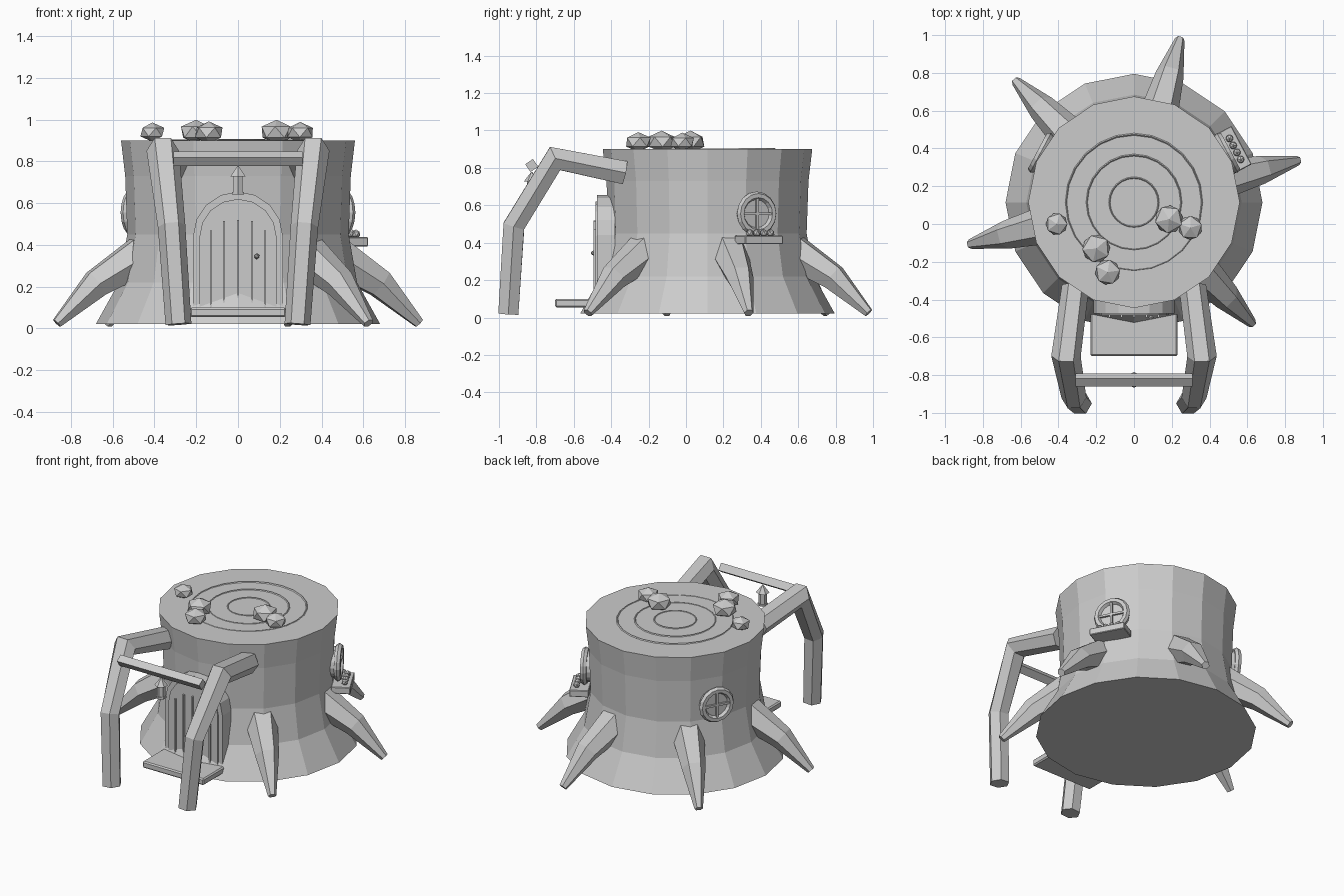
import bpy, bmesh
from math import pi, cos, sin, radians
from mathutils import Vector, Matrix

if "Cube" in bpy.data.objects:
    bpy.data.objects.remove(bpy.data.objects["Cube"])

C = Vector((0, 0.115, 0))  # stump axis


def make(name, bm, matrix=None):
    bmesh.ops.recalc_face_normals(bm, faces=bm.faces)
    me = bpy.data.meshes.new(name)
    bm.to_mesh(me)
    bm.free()
    ob = bpy.data.objects.new(name, me)
    bpy.context.collection.objects.link(ob)
    if matrix is not None:
        ob.matrix_world = matrix
    return ob


def loft(bm, rings):
    loops = [[bm.verts.new(p) for p in r] for r in rings]
    n = len(loops[0])
    for a, b in zip(loops, loops[1:]):
        for i in range(n):
            bm.faces.new((a[i], a[(i + 1) % n], b[(i + 1) % n], b[i]))
    bm.faces.new(loops[0])
    bm.faces.new(loops[-1])


def limb(name, pts, radii, side):
    """Six-sided tapered tube along a bent path."""
    pts = [Vector(p) for p in pts]
    rings = []
    for i, p in enumerate(pts):
        t = Vector()
        if i:
            t += (p - pts[i - 1]).normalized()
        if i < len(pts) - 1:
            t += (pts[i + 1] - p).normalized()
        t.normalize()
        s = (side - t * side.dot(t)).normalized()
        u = t.cross(s)
        rings.append([p + radii[i] * (s * cos(k * pi / 3) + u * sin(k * pi / 3)) for k in range(6)])
    bm = bmesh.new()
    loft(bm, rings)
    return make(name, bm)


def box(name, size, loc, matrix=Matrix(), rot=Matrix(), bevel=0):
    bm = bmesh.new()
    bmesh.ops.create_cube(bm, size=1, matrix=Matrix.Diagonal((*size, 1)))
    if bevel:
        bmesh.ops.bevel(bm, geom=bm.edges[:], offset=bevel, segments=1, affect='EDGES')
    return make(name, bm, matrix @ Matrix.Translation(loc) @ rot)


def ball(name, r, loc, matrix=Matrix(), zs=1, turn=0):
    bm = bmesh.new()
    bmesh.ops.create_icosphere(bm, subdivisions=1, radius=r)
    return make(name, bm, matrix @ Matrix.Translation(loc) @ Matrix.Rotation(turn, 4, 'Z')
                @ Matrix.Diagonal((1, 1, zs, 1)))


def cone(name, r1, r2, h, loc, matrix=Matrix(), rot=Matrix(), n=8):
    bm = bmesh.new()
    bmesh.ops.create_cone(bm, cap_ends=True, segments=n, radius1=r1, radius2=r2, depth=h)
    return make(name, bm, matrix @ Matrix.Translation(loc) @ rot)


def torus(name, R, r, matrix, n=16, m=6):
    bm = bmesh.new()
    v = [[bm.verts.new(((R + r * cos(b)) * cos(a), (R + r * cos(b)) * sin(a), r * sin(b)))
          for b in (2 * pi * j / m for j in range(m))] for a in (2 * pi * i / n for i in range(n))]
    for i in range(n):
        for j in range(m):
            k, l = (i + 1) % n, (j + 1) % m
            bm.faces.new((v[i][j], v[k][j], v[k][l], v[i][l]))
    return make(name, bm, matrix)


def arch(name, w, z0, zc, y0, y1, n=8):
    """Round-topped slab in the xz plane."""
    prof = [(-w, z0), (w, z0)] + [(w * cos(pi * i / n), zc + w * sin(pi * i / n)) for i in range(n + 1)]
    bm = bmesh.new()
    loft(bm, [[(x, y, z) for x, z in prof] for y in (y0, y1)])
    return make(name, bm)


# Flared stump body
bm = bmesh.new()
loft(bm, [[C + Vector((r * cos(i * pi / 8), r * sin(i * pi / 8), z)) for i in range(16)]
          for r, z in ((.68, .022), (.57, .22), (.53, .45), (.54, .73), (.56, .9))])
make("stump", bm)

# Growth rings on the cut top, tipped slightly so only part shows
for i, R in enumerate((.13, .25, .36)):
    torus(f"growth_ring_{i}", R, .006,
          Matrix.Translation((0, C.y, .898)) @ Matrix.Rotation(.006, 4, 'X'), n=24, m=4)

# Spreading roots
for i, a in enumerate((14.3, 74.3, 134.3, 194.3, 314.3)):
    d = Vector((cos(radians(a)), sin(radians(a)), 0))
    path = [C + d * r + Vector((0, 0, z)) for r, z in ((.46, .36), (.70, .215), (.895, .025))]
    limb(f"root_{i}", path, (.105, .075, .026), Vector((-d.y, d.x, 0)))

# Bent porch posts
for s, side in ((-1, "left"), (1, "right")):
    limb(f"porch_post_{side}",
         [(s * .31, -.33, .775), (s * .36, -.70, .85), (s * .318, -.92, .49), (s * .285, -.95, .02)],
         (.072, .078, .066, .062), Vector((1, 0, 0)))

# Crossbar and hanging lantern
box("crossbar", (.62, .05, .05), (0, -.825, .813), rot=Matrix.Rotation(radians(35), 4, 'X'))
cone("lantern_body", .026, .026, .08, (0, -.825, .69), n=6)
cone("lantern_roof", .042, .004, .05, (0, -.825, .752), n=6)
cone("lantern_base", .033, .033, .012, (0, -.825, .648), n=6)

# Door with frame, plank battens and knob
arch("door_frame", .215, .04, .44, -.475, -.38)
arch("door_panel", .185, .04, .435, -.483, -.40)
for i, (x, top) in enumerate(((-.13, .47), (-.067, .515), (0, .52), (.067, .515), (.13, .47))):
    box(f"door_batten_{i}", (.01, .05, top - .1), (x, -.47, (top + .1) / 2))
ball("door_knob", .014, (.09, -.495, .345))

# Doorstep
box("doorstep", (.46, .26, .045), (0, -.57, .077), bevel=.008)

# Round windows, local x pointing outward
for a, side in ((28, "right"), (152, "left")):
    M = Matrix.Translation(C) @ Matrix.Rotation(radians(a), 4, 'Z')
    F = Matrix.Rotation(pi / 2, 4, 'Y')
    torus(f"window_frame_{side}", .097, .022, M @ Matrix.Translation((.56, 0, .555)) @ F)
    cone(f"window_pane_{side}", .098, .098, .08, (.52, 0, .555), M, F, 16)
    box(f"window_bar_upright_{side}", (.02, .014, .19), (.563, 0, .555), M)
    box(f"window_bar_level_{side}", (.02, .19, .014), (.563, 0, .555), M)
    if side == "right":
        box("window_box", (.12, .23, .045), (.585, 0, .415), M, bevel=.004)
        for i in range(4):
            ball(f"window_flower_{i}", .022, (.605, -.065 + i * .042, .452), M, turn=i)

# Faceted tufts on top
for i, (x, y, r, z) in enumerate(((-.41, 0, .064, .94), (-.2, -.13, .082, .94), (-.14, -.255, .074, .938),
                                  (.185, .025, .082, .94), (.298, -.02, .07, .938))):
    ball(f"moss_tuft_{i}", r, (x, y, z), zs=.72, turn=i * .7)
